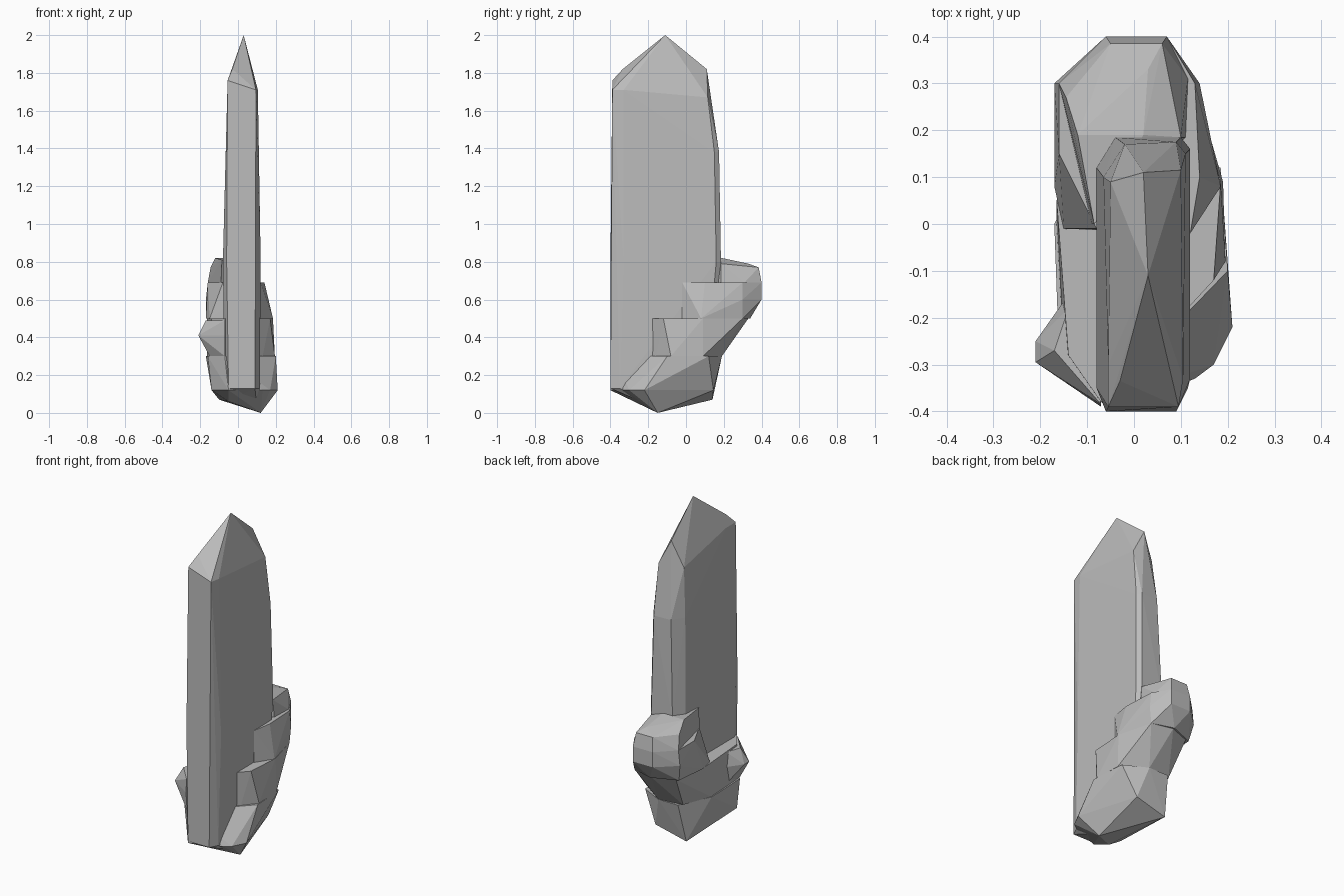
import bpy
import bmesh
import math

default_cube = bpy.data.objects.get("Cube")
if default_cube:
    bpy.data.objects.remove(default_cube, do_unlink=True)

# One plain stone colour for the whole cluster
stone = bpy.data.materials.new("grey_crystal")
stone.use_nodes = True
stone_colour = (.5, .5, .5, 1)
stone.diffuse_color = stone_colour
shader = next(n for n in stone.node_tree.nodes if n.type == "BSDF_PRINCIPLED")
shader.inputs["Base Color"].default_value = stone_colour
shader.inputs["Roughness"].default_value = .7


def level(z, *outline):
    """Place a flat outline of (x, y) corners at one height."""
    return [(x, y, z) for x, y in outline]


def faceted_rock(name, points):
    """Wrap the corner points in a convex, flat-faced rock."""
    bm = bmesh.new()
    for point in points:
        bm.verts.new(point)
    hull = bmesh.ops.convex_hull(bm, input=bm.verts)
    unused = {g for g in hull["geom_interior"] + hull["geom_unused"]
              if isinstance(g, bmesh.types.BMVert)}
    bmesh.ops.delete(bm, geom=list(unused), context="VERTS")
    bmesh.ops.dissolve_limit(bm, angle_limit=math.radians(1),
                             verts=bm.verts, edges=bm.edges)
    bmesh.ops.recalc_face_normals(bm, faces=bm.faces)
    mesh = bpy.data.meshes.new(name)
    bm.to_mesh(mesh)
    bm.free()
    mesh.materials.append(stone)
    rock = bpy.data.objects.new(name, mesh)
    bpy.context.collection.objects.link(rock)
    return rock


# Tall upright blade with a pointed top
faceted_rock("main_crystal", (
    level(.03, (.1, -.17))
    + level(.07, (-.04, -.28))
    + level(.13, (-.05, -.4), (.09, -.4), (-.07, -.34), (.115, -.35),
            (.1, .1), (-.07, .1))
    + level(.8, (-.06, -.4), (.09, -.4), (-.08, -.35), (.12, -.33),
            (.12, .16), (.1, .185), (-.04, .185), (-.08, .12))
    + level(1.38, (.11, .15), (.09, .175), (-.02, .17), (-.065, .1))
    + level(1.67, (-.05, .09), (.1, .115))
    + level(1.71, (.095, -.39), (.105, -.33))
    + level(1.76, (-.055, -.39), (-.055, -.3))
    + level(1.82, (-.03, -.335), (.02, .11))
    + level(2, (.03, -.11))))

# Base chunk, coming to a blunt point underneath
faceted_rock("base_rock", (
    level(0, (.12, -.15))
    + level(.06, (-.05, -.27))
    + level(.07, (-.1, .14))
    + level(.12, (.21, -.22), (.17, -.3), (.13, -.33), (-.14, -.28),
            (-.05, -.4), (.1, .145))
    + level(.3, (.13, -.17), (.2, -.1), (.185, .12), (.05, .19),
            (-.08, .19), (-.17, 0), (-.16, -.28), (-.07, -.38))))

# Second slice, a flat band around the blade
faceted_rock("lower_leaning_slice", (
    level(.3, (.13, -.16), (.195, -.08), (.19, .09), (.05, .19),
          (-.1, .17), (-.165, 0), (-.15, -.27), (-.07, -.37))
    + level(.5, (.12, -.17), (.17, -.12), (.185, .09), (.13, .3), (0, .33),
            (-.13, .28), (-.165, .05), (-.14, -.28), (-.07, -.38))))

# Knob jutting out of the band
faceted_rock("side_knob", (
    level(.3, (-.14, -.17), (-.15, -.29), (-.07, -.38))
    + level(.41, (-.15, -.165), (-.21, -.25), (-.21, -.295), (-.07, -.39))
    + level(.49, (-.14, -.18), (-.17, -.27), (-.07, -.385))))

# Third slice, leaning further back
faceted_rock("upper_leaning_slice", (
    level(.5, (.12, -.02), (.185, .08), (.13, .3), (0, .34),
          (-.15, .28), (-.17, .08), (-.15, -.01))
    + level(.6, (.14, .3), (.07, .4), (-.06, .4), (-.17, .3))
    + level(.69, (.12, -.02), (.14, .1), (.13, .3), (.07, .4),
            (-.06, .4), (-.16, .3), (-.16, .15), (-.08, -.01))))

# Rounded cap on the leaning shard, tapering along the blade
faceted_rock("leaning_tip", (
    level(.69, (.11, .185), (.115, .31), (.07, .4), (-.06, .4),
          (-.16, .3), (-.09, 0))
    + level(.77, (.06, .385), (-.05, .385), (-.145, .27))
    + level(.79, (.1, .185), (.03, .33))
    + level(.81, (-.085, 0))
    + level(.82, (.02, .19), (-.12, .19))))
